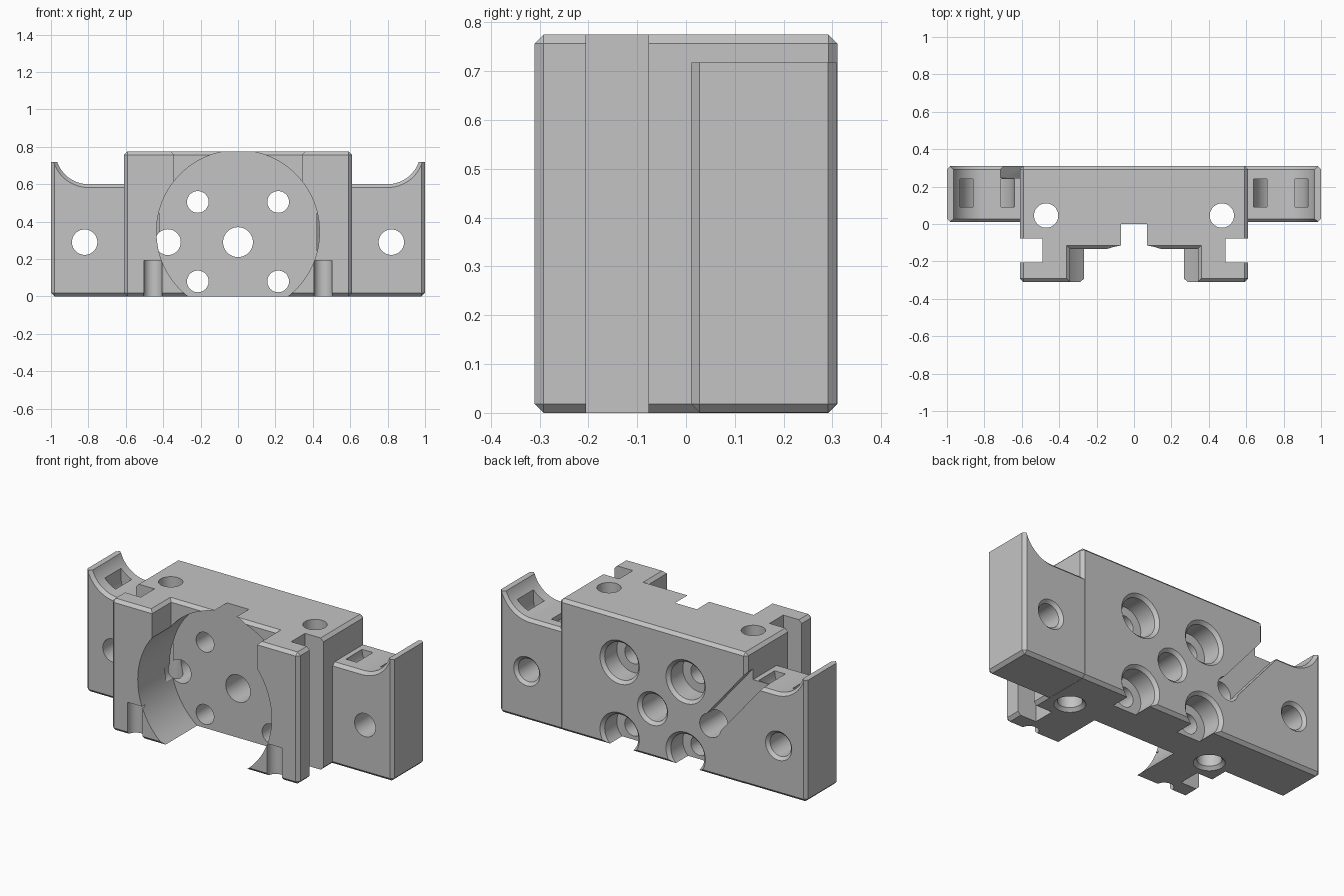
import bpy, bmesh
from math import pi, sin, cos, radians
from mathutils import Vector

old = bpy.data.objects.get("Cube")
if old:
    bpy.data.objects.remove(old, do_unlink=True)

C = 0.018          # chamfer size
BACK = 0.31        # back face
TOP = 0.775        # body top
GAP = 0.0006       # keeps joined faces from coinciding

grey = bpy.data.materials.new("plain_grey")
grey.use_nodes = True
grey.diffuse_color = (0.55, 0.55, 0.55, 1)
grey.node_tree.nodes["Principled BSDF"].inputs["Base Color"].default_value = (0.55, 0.55, 0.55, 1)


def finish(bm, name):
    bmesh.ops.recalc_face_normals(bm, faces=bm.faces)
    mesh = bpy.data.meshes.new(name)
    bm.to_mesh(mesh)
    bm.free()
    mesh.materials.append(grey)
    ob = bpy.data.objects.new(name, mesh)
    bpy.context.collection.objects.link(ob)
    return ob


def block(name, lo, hi, open_top=False):
    """Box with chamfered edges; open_top keeps the top rim sharp."""
    bm = bmesh.new()
    bmesh.ops.create_cube(bm, size=1)
    for v in bm.verts:
        v.co = [l if c < 0 else h for c, l, h in zip(v.co, lo, hi)]
    top = max(v.co.z for v in bm.verts)
    edges = [e for e in bm.edges
             if not (open_top and all(v.co.z == top for v in e.verts))]
    bmesh.ops.bevel(bm, geom=edges, offset=C, segments=1, affect='EDGES')
    return finish(bm, name)


def loft(name, rings):
    """Closed solid through matching rings of points."""
    bm = bmesh.new()
    loops = [[bm.verts.new(p) for p in ring] for ring in rings]
    n = len(loops[0])
    for a, b in zip(loops, loops[1:]):
        for i in range(n):
            j = (i + 1) % n
            bm.faces.new((a[i], a[j], b[j], b[i]))
    bm.faces.new(loops[0][::-1])
    bm.faces.new(loops[-1])
    return finish(bm, name)


def drill(axis, u, v, steps, n=48):
    """Round stepped cutter along y or z; steps are (position, radius)."""
    rings = []
    for pos, r in steps:
        pts = [(u + r * cos(2 * pi * i / n), v + r * sin(2 * pi * i / n)) for i in range(n)]
        rings.append([(a, pos, b) if axis == 'Y' else (a, b, pos) for a, b in pts])
    return loft("drill_cutter", rings)


def rect(x0, x1, y0, y1, z):
    return [(x0, y0, z), (x1, y0, z), (x1, y1, z), (x0, y1, z)]


def combine(ob, other, operation='DIFFERENCE'):
    other.hide_render = True
    mod = ob.modifiers.new("combine", 'BOOLEAN')
    mod.operation, mod.solver, mod.object = operation, 'EXACT', other
    bpy.context.view_layer.objects.active = ob
    bpy.ops.object.modifier_apply(modifier=mod.name)
    bpy.data.objects.remove(other, do_unlink=True)


# Central block, and one back plate that forms both wings
body = block("mount_body", (-0.61, -0.31, 0), (0.61, BACK, TOP))
wings = block("wing_plate", (-1, 0.01, GAP), (1, BACK - GAP, 0.718), open_top=True)

for s in (-1, 1):
    # Scooped, chamfered wing top
    def scoop(y, d):
        r = 0.176 + d
        pts = [(0.8 + r * sin(a), 0.776 - r * cos(a))
               for a in (i * pi / 40 for i in range(21))]
        pts += [(0.8 + r, 0.9), (0.55, 0.9), (0.55, 0.776 - r)]
        return [(s * x, y, z) for x, z in pts]

    combine(wings, loft("scoop_cutter", [scoop(-0.01, C + 0.02), scoop(0.01 + C, 0),
                                         scoop(BACK - C, 0), scoop(BACK + 0.02, C + 0.02)]))

    # Curved strap tunnel with two mouths
    def arch(y):
        arc = [i * pi / 16 for i in range(17)]
        pts = [(0.145, 0.9)] + [(0.145 * cos(a), 0.6 - 0.145 * sin(a)) for a in arc]
        pts += [(-0.145, 0.9), (-0.075, 0.9)]
        pts += [(-0.075 * cos(a), 0.6 - 0.075 * sin(a)) for a in arc] + [(0.075, 0.9)]
        return [(s * (0.785 + x), y, z) for x, z in pts]

    combine(wings, loft("strap_cutter", [arch(0.09), arch(0.24)]))

combine(body, wings, 'UNION')

# Large round pocket in the front, open through the top
combine(body, drill('Y', 0, 0.345, [(-0.4, 0.436), (0, 0.436)], 96))
combine(body, loft("opening_cutter", [
    rect(-w, w, -0.4, y, z) for w, y, z in
    ((0.342, -0.133, 0.3), (0.342, -0.133, TOP - C), (0.37, -0.105, TOP + 0.01))]))

# Side rails, vertical holes, front foot grooves and wing holes
for s in (-1, 1):
    x0, x1 = sorted((s * 0.49, s * 0.8))
    combine(body, loft("rail_cutter", [rect(x0, x1, -0.205, -0.077, z) for z in (-0.1, 0.9)]))
    combine(body, drill('Z', s * 0.47, 0.045, [(-0.02, 0.103), (C, 0.065), (0.9, 0.065)]))
    combine(body, drill('Z', s * 0.455, -0.3, [(-0.1, 0.05), (0.193, 0.05)]))
    combine(body, drill('Y', s * 0.82, 0.29,
                        [(-0.05, 0.068), (BACK - C, 0.068), (BACK + 0.02, 0.106)]))
    # Counterbored screw holes
    for z in (0.08, 0.505):
        combine(body, drill('Y', s * 0.215, z, [
            (-0.05, 0.058), (0.18, 0.058), (0.18, 0.11),
            (BACK - C, 0.11), (BACK + 0.02, 0.148)]))

# Centre hole and cable hole
combine(body, drill('Y', 0, 0.29, [(-0.05, 0.08), (BACK - C, 0.08), (BACK + 0.02, 0.118)]))
combine(body, drill('Y', -0.375, 0.29, [(-0.06, 0.069), (0.4, 0.069)]))

# Diagonal cable channel on the back
a = radians(50)
start = Vector((-0.375, 0, 0.29))
along = Vector((-cos(a), 0, sin(a)))
side = Vector((sin(a), 0, cos(a))) * 0.06
ends = (start, start + along * 0.55)
combine(body, loft("channel_cutter", [
    [p + side * k + Vector((0, y, 0)) for k, y in ((-1, 0.247), (1, 0.247), (1, 0.4), (-1, 0.4))]
    for p in ends]))

# Shading
bpy.ops.object.select_all(action='DESELECT')
body.select_set(True)
bpy.context.view_layer.objects.active = body
bpy.ops.object.shade_smooth_by_angle(angle=radians(30))
